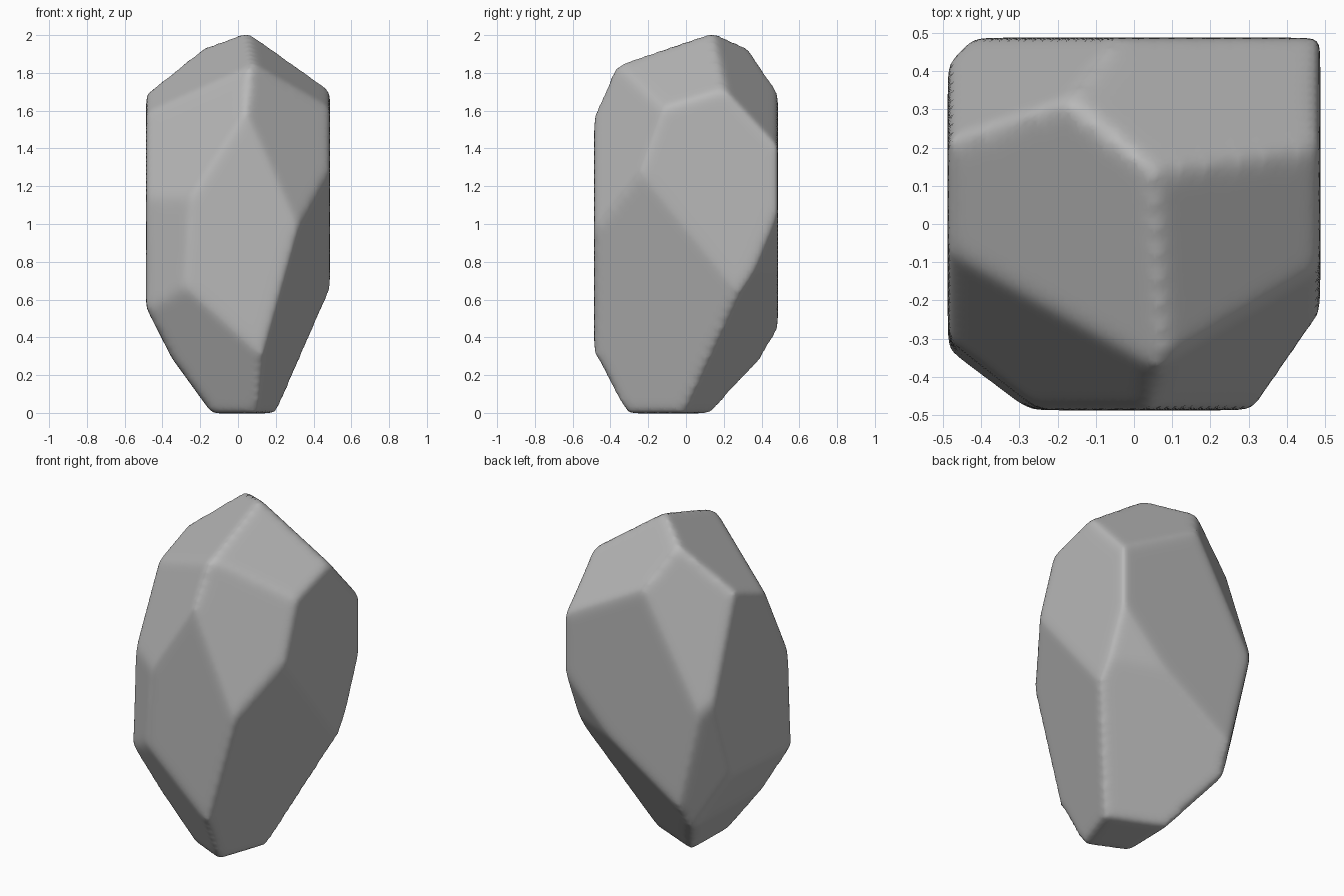
import bpy
import bmesh
from mathutils import Vector

old = bpy.data.objects.get("Cube")
if old:
    bpy.data.objects.remove(old, do_unlink=True)

# One plain stone colour
stone = bpy.data.materials.new("stone_grey")
stone.use_nodes = True
colour = (0.48, 0.48, 0.48, 1)
stone.diffuse_color = colour
stone.node_tree.nodes["Principled BSDF"].inputs["Base Color"].default_value = colour

# Rough block
bm = bmesh.new()
bmesh.ops.create_cube(bm, size=1)
for v in bm.verts:
    v.co = Vector((v.co.x * 0.974, v.co.y * 0.974, (v.co.z + 0.5) * 2.025 - 0.003))


def chip(normal, point):
    """Slice the block flat, removing everything in front of the plane."""
    geom = bm.verts[:] + bm.edges[:] + bm.faces[:]
    cut = bmesh.ops.bisect_plane(bm, geom=geom, dist=1e-5, plane_co=point,
                                 plane_no=Vector(normal).normalized(),
                                 clear_outer=True)["geom_cut"]
    rim = [e for e in cut if isinstance(e, bmesh.types.BMEdge)]
    if rim:
        bmesh.ops.holes_fill(bm, edges=rim, sides=0)


# Crown facets meeting at the apex
apex = (0.05, 0.14, 2.022)
chip((-0.66, -0.38, 1), apex)
chip((0.753, -0.3, 1), apex)
chip((0.55, 1.08, 1), apex)

# Front shoulders: upper left, lower left, upper right
chip((-0.78, -1, 0.5), (-0.22, -0.487, 1.18))
chip((-0.78, -1, 0.05), (-0.25, -0.487, 1.1))
chip((0.8, -1, 0.36), (0.305, -0.487, 1.0))

# Rear shoulder and its leaning corner chamfer
chip((-1, 1.63, 0.57), (-0.18, 0.33, 1.92))
chip((-0.83, 0.56, -0.2), (-0.41, 0.487, 0.95))

# Undercut facets tapering to the foot
chip((1, -0.345, -0.28), (0.213, 0, 0))
chip((0.42, 1, -0.41), (0.485, 0.485, 1.05))
chip((0.43, 1, -0.65), (0.2, -0.003, 0))
chip((-0.45, -1, -0.5), (0.13, -0.487, 0.3))
chip((-1, 0.03, -0.5), (-0.4, 0, 0.4))
chip((-1, 0.03, -0.72), (-0.28, 0, 0.2))

bmesh.ops.remove_doubles(bm, verts=bm.verts, dist=1e-4)
bmesh.ops.recalc_face_normals(bm, faces=bm.faces)
mesh = bpy.data.meshes.new("boulder")
bm.to_mesh(mesh)
bm.free()
mesh.materials.append(stone)
boulder = bpy.data.objects.new("boulder", mesh)
bpy.context.collection.objects.link(boulder)

# Weathered, softly rounded edges
remesh = boulder.modifiers.new("even_surface", 'REMESH')
remesh.mode = 'VOXEL'
remesh.voxel_size = 0.022
remesh.use_smooth_shade = True
worn = boulder.modifiers.new("worn_edges", 'SMOOTH')
worn.factor = 0.5
worn.iterations = 16

for face in mesh.polygons:
    face.use_smooth = True
